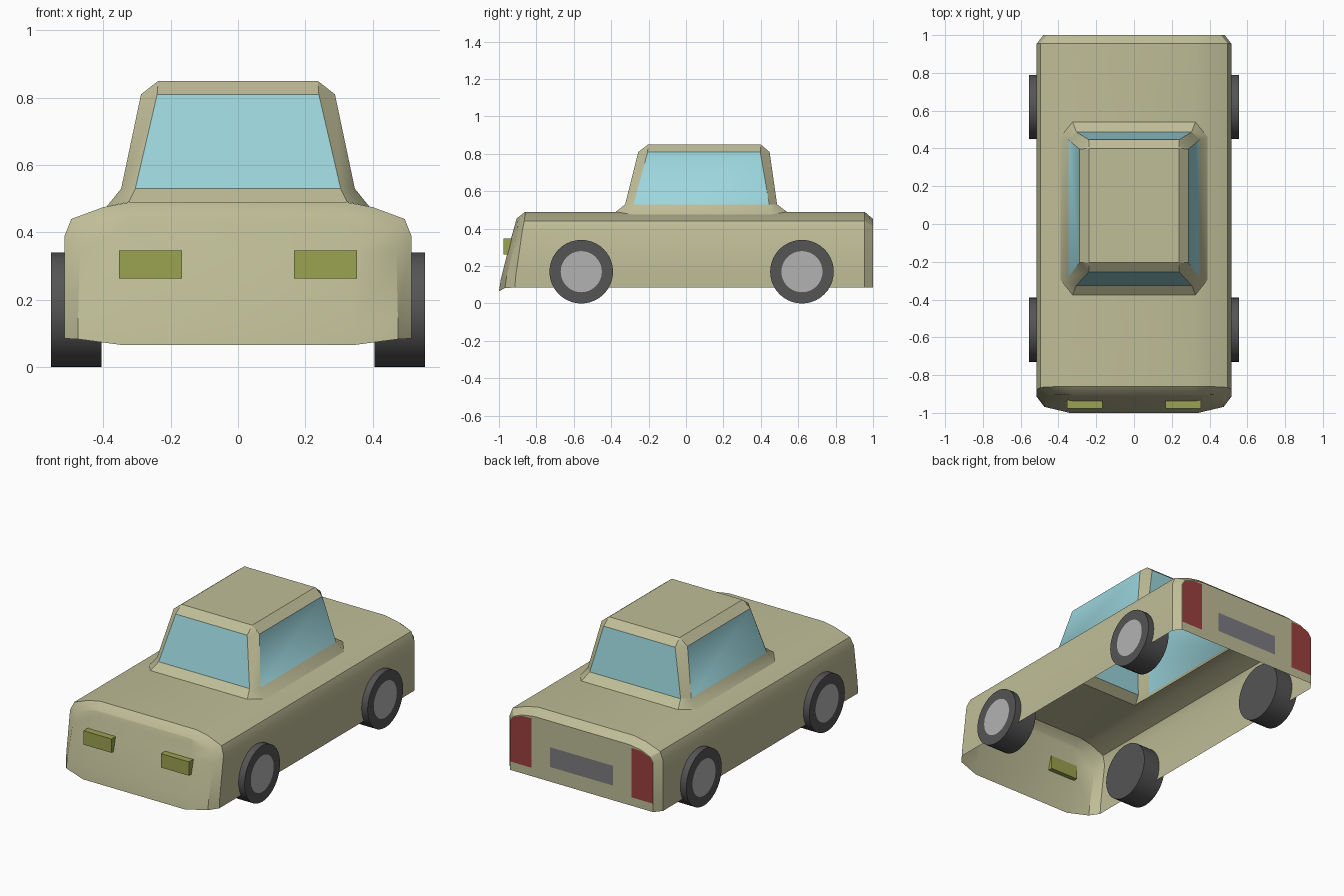
import bpy, bmesh, math

if "Cube" in bpy.data.objects:
    bpy.data.objects.remove(bpy.data.objects["Cube"])


def material(name, r, g, b):
    m = bpy.data.materials.new(name)
    m.diffuse_color = (r, g, b, 1)
    m.use_nodes = True
    m.node_tree.nodes["Principled BSDF"].inputs["Base Color"].default_value = m.diffuse_color
    return m


PAINT = material("paint", 0.52, 0.51, 0.31)
GLASS = material("glass", 0.33, 0.67, 0.72)
TYRE = material("tyre", 0.09, 0.09, 0.09)
HUB = material("hub", 0.45, 0.45, 0.45)
LAMP = material("headlight", 0.33, 0.36, 0.08)
RED = material("tail_light", 0.33, 0.05, 0.05)
PLATE = material("plate", 0.2, 0.2, 0.22)


def finish(name, bm, mats, normals=True):
    bmesh.ops.remove_doubles(bm, verts=bm.verts, dist=0.0005)
    if normals:
        bmesh.ops.recalc_face_normals(bm, faces=bm.faces)
    mesh = bpy.data.meshes.new(name)
    bm.to_mesh(mesh)
    bm.free()
    ob = bpy.data.objects.new(name, mesh)
    bpy.context.collection.objects.link(ob)
    for m in mats:
        mesh.materials.append(m)
    bpy.ops.object.select_all(action='DESELECT')
    ob.select_set(True)
    bpy.context.view_layer.objects.active = ob
    bpy.ops.object.shade_smooth_by_angle(angle=math.radians(28))
    return ob


def bridge(bm, rings, closed, mat=lambda row, col: 0):
    """Quads between successive rings; mat(row, col) may return None for a hole."""
    vs = [[bm.verts.new(p) for p in r] for r in rings]
    n = len(rings[0])
    for i in range(len(vs) - 1):
        for j in range(n if closed else n - 1):
            m = mat(i, j)
            if m is not None:
                k = (j + 1) % n
                f = bm.faces.new((vs[i][j], vs[i][k], vs[i + 1][k], vs[i + 1][j]))
                f.material_index = m
    return vs


# Body shell: half sections (sill to bonnet), mirrored and lofted, open below
SIDE = [(0.515, 0.085), (0.515, 0.15), (0.515, 0.39),
        (0.495, 0.44), (0.40, 0.475), (0.32, 0.49)]
NOSE_Y = [-0.915, -0.91, -0.875, -0.865, -0.86, -0.86]
nose_inner = [(0.34, -1.0, 0.065), (0.34, -0.99, 0.13), (0.33, -0.938, 0.34),
              (0.325, -0.915, 0.42), (0.32, -0.907, 0.45), (0.32, -0.905, 0.455)]
nose_outer = [(0.475, -0.968, 0.083), (0.475, -0.96, 0.14), (0.47, -0.91, 0.345),
              (0.45, -0.9, 0.405), (0.39, -0.903, 0.438), (0.32, -0.905, 0.455)]
tail = [(0.48, 1.0, 0.085), (0.48, 1.0, 0.15), (0.48, 1.0, 0.385),
        (0.46, 1.0, 0.415), (0.40, 1.0, 0.44), (0.32, 1.0, 0.452)]
stations = [nose_inner, nose_outer,
            [(x, y, z) for (x, z), y in zip(SIDE, NOSE_Y)]]
stations += [[(x, y, z) for x, z in SIDE] for y in (-0.375, 0.54, 0.955)]
stations.append(tail)
rings = [h + [(-x, y, z) for x, y, z in reversed(h)] for h in stations]
bm = bmesh.new()
vs = bridge(bm, rings, False, lambda i, j: None if (i == 3 and j == 5) or (i == 0 and j == 5) else 0)
for ring in (vs[0], vs[-1]):
    for j in range(5):
        bm.faces.new((ring[j], ring[j + 1], ring[10 - j], ring[11 - j]))
bmesh.ops.dissolve_degenerate(bm, edges=bm.edges, dist=0.0005)
finish("body", bm, [PAINT])


# Cabin: chamfered rectangles from the flared base to the roof
def octagon(hx, y0, y1, cx, cy0, cy1, z_end, z_side):
    half = [(hx - cx, y0, z_end), (hx, y0 + cy0, z_side),
            (hx, y1 - cy1, z_side), (hx - cx, y1, z_end)]
    return half + [(-x, y, z) for x, y, z in reversed(half)]


bm = bmesh.new()
vs = bridge(bm, [octagon(0.39, -0.375, 0.54, 0.065, 0.08, 0.08, 0.49, 0.477),
                 octagon(0.347, -0.325, 0.487, 0.042, 0.045, 0.042, 0.53, 0.53),
                 octagon(0.288, -0.255, 0.447, 0.048, 0.05, 0.05, 0.81, 0.81),
                 octagon(0.237, -0.203, 0.40, 0, 0, 0, 0.85, 0.85)], True,
            lambda i, j: 1 if i == 1 and j in (1, 3, 5, 7) else 0)
bm.faces.new(vs[-1])
bmesh.ops.dissolve_degenerate(bm, edges=bm.edges, dist=0.0005)
finish("cabin", bm, [PAINT, GLASS])


# Wheels: tyre drum with a flush hub disc on the outer side
def wheel(name, side, y):
    bm = bmesh.new()
    prof = [(0.405, 0.17), (0.555, 0.17), (0.555, 0.11)]
    n = 40
    rings = [[(side * x, y + r * math.cos(2 * math.pi * k / n),
               0.17 + r * math.sin(2 * math.pi * k / n)) for k in range(n)] for x, r in prof]
    vs = bridge(bm, rings, True)
    bm.faces.new(vs[0])
    bm.faces.new(vs[-1]).material_index = 1
    finish(name, bm, [TYRE, HUB])


# Flat panel on the tail
def panel(name, outline, mat):
    bm = bmesh.new()
    f = bm.faces.new([bm.verts.new((x, 1.002, z)) for x, z in outline])
    f.normal_update()
    if f.normal.y < 0:
        f.normal_flip()
    finish(name, bm, [mat], normals=False)


for side, label in ((1, "right"), (-1, "left")):
    wheel("front_wheel_" + label, side, -0.56)
    wheel("rear_wheel_" + label, side, 0.62)
    # Headlight block
    bm = bmesh.new()
    bmesh.ops.create_cube(bm, size=1)
    for v in bm.verts:
        v.co = (side * 0.26 + v.co.x * 0.188, -0.953 + v.co.y * 0.046, 0.305 + v.co.z * 0.084)
    finish("headlight_" + label, bm, [LAMP])
    panel("tail_light_" + label, [(side * x, z) for x, z in
          ((0.335, 0.137), (0.48, 0.137), (0.48, 0.38), (0.46, 0.412), (0.40, 0.435), (0.335, 0.437))], RED)
panel("number_plate", [(-0.21, 0.175), (0.21, 0.175), (0.21, 0.295), (-0.21, 0.295)], PLATE)
